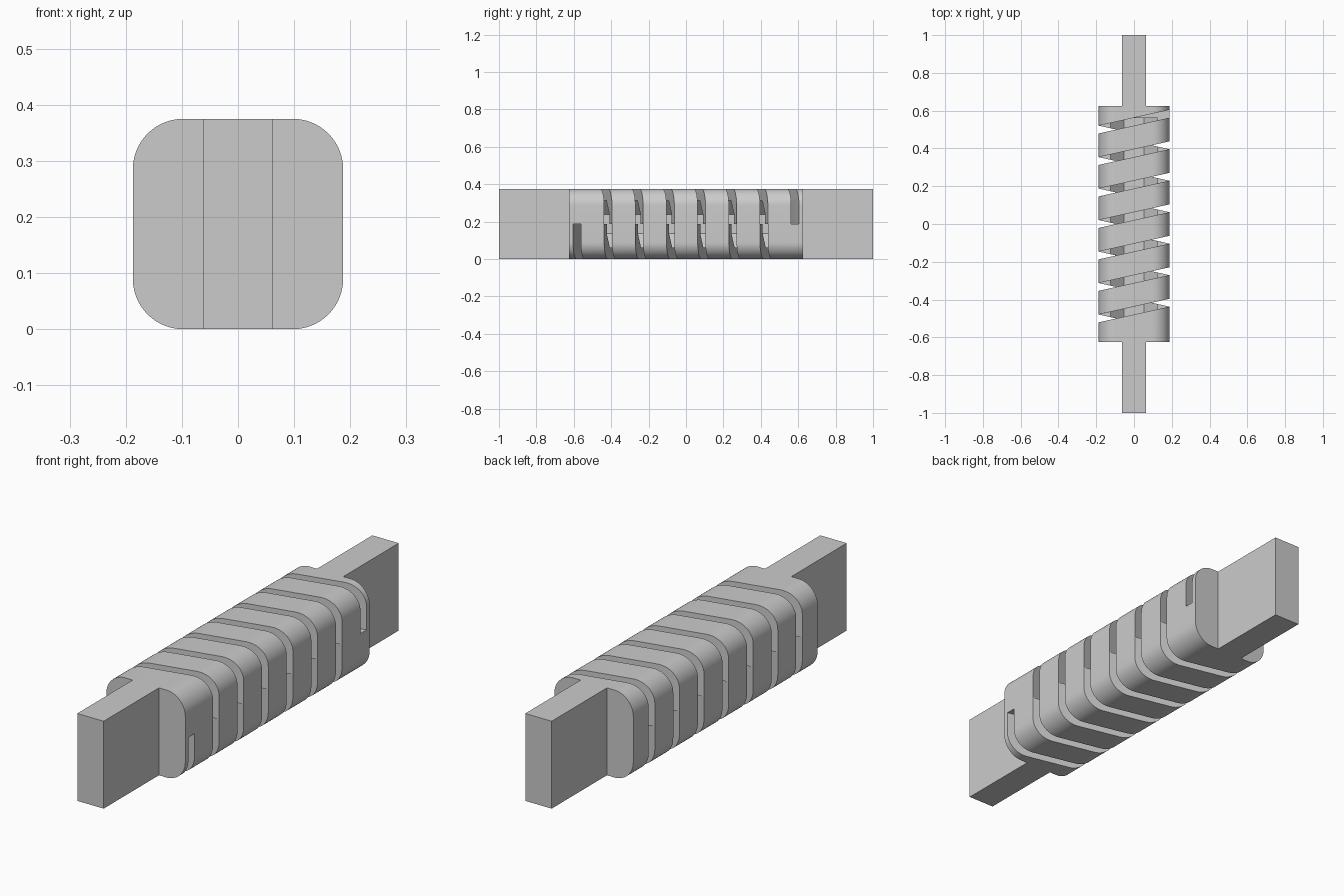
import bpy, bmesh, math

cube = bpy.data.objects.get("Cube")
if cube:
    bpy.data.objects.remove(cube, do_unlink=True)

SIDE = 0.375            # width and height of the body
HALF = SIDE / 2
BODY_END = 0.625
TAB_HALF = 0.0625
CAVITY_END = 0.5625
PITCH = 1 / 6
SLOT = 1 / 24
TURNS = 7
RADIUS = 0.09

grey = bpy.data.materials.new("plain grey")
grey.use_nodes = True
colour = (0.6, 0.6, 0.6, 1)
grey.diffuse_color = colour
grey.node_tree.nodes["Principled BSDF"].inputs["Base Color"].default_value = colour


def add_prism(bm, profile, axis_map, low, high):
    """Extrude a closed 2D profile from low to high; axis_map places (u, v, depth)."""
    bottom = [bm.verts.new(axis_map(u, v, low)) for u, v in profile]
    top = [bm.verts.new(axis_map(u, v, high)) for u, v in profile]
    bm.faces.new(bottom)
    bm.faces.new(top)
    for i in range(len(profile)):
        j = (i + 1) % len(profile)
        bm.faces.new((bottom[i], bottom[j], top[j], top[i]))


def finish(name, bm):
    bmesh.ops.recalc_face_normals(bm, faces=bm.faces)
    mesh = bpy.data.meshes.new(name)
    bm.to_mesh(mesh)
    bm.free()
    mesh.materials.append(grey)
    obj = bpy.data.objects.new(name, mesh)
    bpy.context.collection.objects.link(obj)
    return obj


def along_y(u, v, depth):
    return (u, depth, v + HALF)


def along_z(u, v, depth):
    return (u, v, depth)


def make_prism(name, profile, axis_map, low, high):
    bm = bmesh.new()
    add_prism(bm, profile, axis_map, low, high)
    return finish(name, bm)


def activate(obj):
    bpy.ops.object.select_all(action='DESELECT')
    obj.select_set(True)
    bpy.context.view_layer.objects.active = obj


def cut(target, cutter):
    cutter.hide_render = True
    mod = target.modifiers.new("cut", 'BOOLEAN')
    mod.operation = 'DIFFERENCE'
    mod.solver = 'EXACT'
    mod.object = cutter
    activate(target)
    bpy.ops.object.modifier_apply(modifier=mod.name)
    bpy.data.objects.remove(cutter, do_unlink=True)


def slot_cutter(name, slope_sign, shift, low, high):
    """A row of slanted slabs, one for each half turn of the spring."""
    reach = 0.25
    skew = slope_sign * PITCH / 2 / SIDE * reach
    bm = bmesh.new()
    for k in range(TURNS):
        y = (k - (TURNS - 1) / 2) * PITCH + shift
        slab = [(-reach, y - skew - SLOT / 2), (reach, y + skew - SLOT / 2),
                (reach, y + skew + SLOT / 2), (-reach, y - skew + SLOT / 2)]
        add_prism(bm, slab, along_z, low, high)
    return finish(name, bm)


# Spring body: rounded square bar
steps = 14
core = HALF - RADIUS
rounded = []
for quarter, (sx, sy) in enumerate([(1, 1), (-1, 1), (-1, -1), (1, -1)]):
    for i in range(steps + 1):
        a = (quarter + i / steps) * math.pi / 2
        rounded.append((sx * core + RADIUS * math.cos(a), sy * core + RADIUS * math.sin(a)))
body = make_prism("spring_body", rounded, along_y, -BODY_END, BODY_END)

# Eight-sided hollow inside
bore = 0.125 / math.cos(math.pi / 8)
octagon = [(bore * math.cos((i + 0.5) * math.pi / 4), bore * math.sin((i + 0.5) * math.pi / 4))
           for i in range(8)]
cut(body, make_prism("cavity_cutter", octagon, along_y, -CAVITY_END, CAVITY_END))

# Spiral gap: upper slabs slant one way, lower slabs the other
cut(body, slot_cutter("upper_slot_cutter", 1, PITCH / 4, HALF, SIDE + 0.1))
cut(body, slot_cutter("lower_slot_cutter", -1, -PITCH / 4, -0.1, HALF))

activate(body)
bpy.ops.object.shade_smooth_by_angle(angle=math.radians(25))

# Flat end tabs
tab = [(-TAB_HALF, -HALF), (TAB_HALF, -HALF), (TAB_HALF, HALF), (-TAB_HALF, HALF)]
make_prism("front_tab", tab, along_y, -1, -BODY_END)
make_prism("back_tab", tab, along_y, BODY_END, 1)
